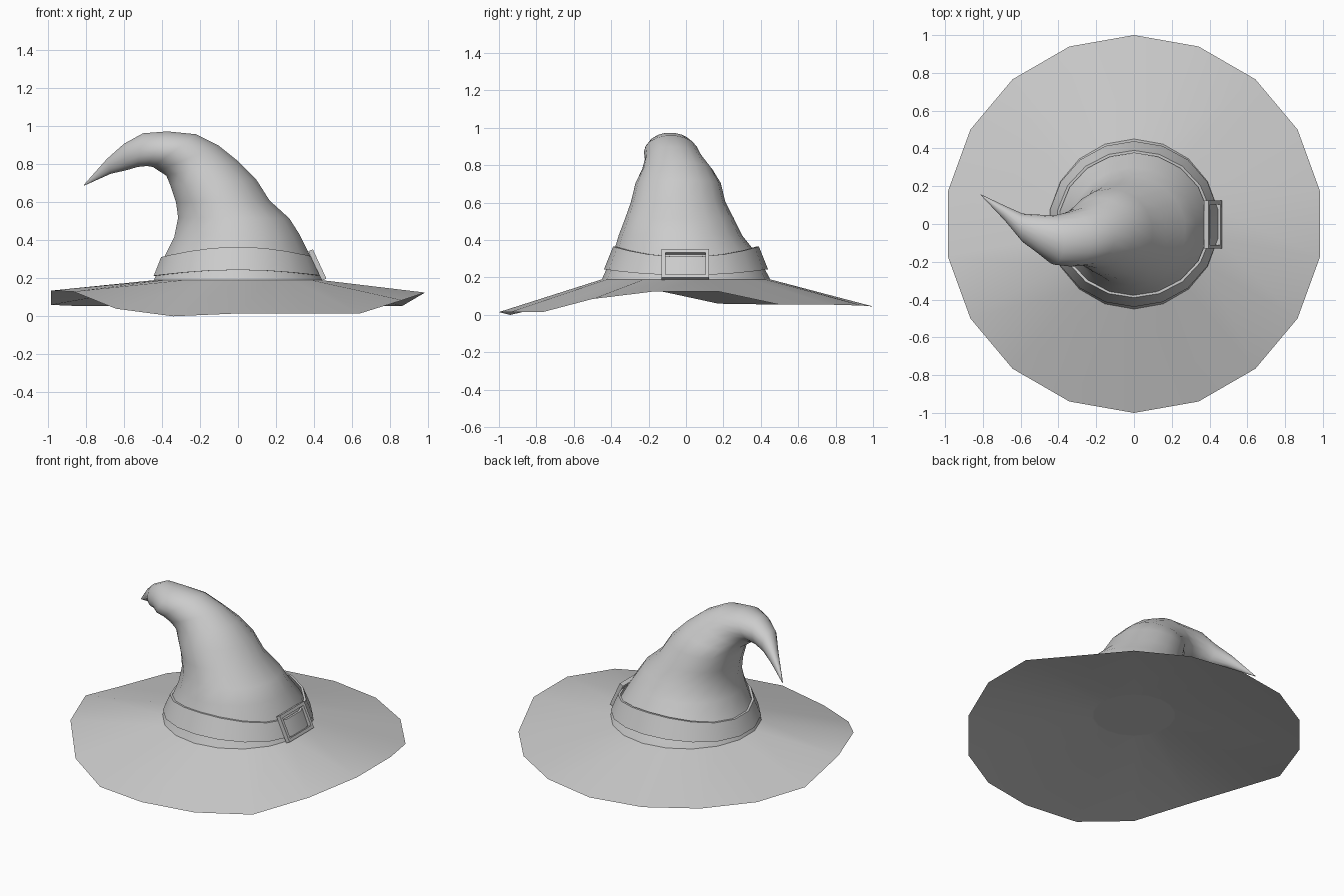
import bpy, bmesh
from math import sin, cos, radians
from mathutils import Vector

if "Cube" in bpy.data.objects:
    bpy.data.objects.remove(bpy.data.objects["Cube"])

grey = bpy.data.materials.new("plain_grey")
grey.use_nodes = True
grey.diffuse_color = (0.6, 0.6, 0.6, 1)
grey.node_tree.nodes["Principled BSDF"].inputs["Base Color"].default_value = grey.diffuse_color

SIDES = 18
ANGLES = [radians(10 + 360 * k / SIDES) for k in range(SIDES)]


def loft(name, rings, closed=False, smooth=40):
    """Skin a list of equal point rings; closed joins last ring to first."""
    bm = bmesh.new()
    loops = [[bm.verts.new(p) for p in ring] for ring in rings]
    pairs = list(zip(loops, loops[1:]))
    if closed:
        pairs.append((loops[-1], loops[0]))
    for low, high in pairs:
        n = len(low)
        for i in range(n):
            j = (i + 1) % n
            bm.faces.new((low[i], low[j], high[j], high[i]))
    if closed:
        bmesh.ops.recalc_face_normals(bm, faces=bm.faces)
    mesh = bpy.data.meshes.new(name)
    bm.to_mesh(mesh)
    bm.free()
    mesh.materials.append(grey)
    obj = bpy.data.objects.new(name, mesh)
    bpy.context.collection.objects.link(obj)
    bpy.ops.object.select_all(action="DESELECT")
    obj.select_set(True)
    bpy.context.view_layer.objects.active = obj
    if smooth:
        bpy.ops.object.shade_smooth_by_angle(angle=radians(smooth))


def circle(r, z):
    return [(r * cos(a), r * sin(a), z) for a in ANGLES]


# Brim: flat disc underneath, out to the floppy rim, back in to the crown
edge_heights = [.125, .055, .055, .05, .045, .05, .055, .055, .06,
                .135, .13, .04, 0, .015, .015, .015, .085, .125]
rim = [(cos(a), sin(a), z) for a, z in zip(ANGLES, edge_heights)]
loft("brim", [circle(.001, .19), circle(.24, .19), circle(.25, .19), rim, circle(.45, .19)])

# Crown sections: inner-bend point (x, z), outer-bend point (x, z), y centre, y half width
sections = [
    (-.45, .19, .45, .19, 0, .45),
    (-.39, .32, .38, .33, -.005, .385),
    (-.34, .42, .33, .43, -.03, .33),
    (-.32, .52, .275, .515, -.035, .29),
    (-.33, .60, .17, .61, -.042, .252),
    (-.36, .69, .10, .72, -.042, .228),
    (-.38, .74, 0, .82, -.047, .187),
    (-.42, .765, -.10, .90, -.065, .155),
    (-.45, .785, -.22, .96, -.08, .145),
    (-.48, .79, -.37, .975, -.085, .13),
    (-.53, .785, -.50, .965, -.05, .10),
    (-.58, .77, -.60, .91, -.02, .075),
    (-.67, .75, -.69, .83, .055, .04),
    (-.81, .688, -.812, .692, .155, .002),
]
crown = []
for lx, lz, rx, rz, cy, hy in sections:
    inner, outer = Vector((lx, cy, lz)), Vector((rx, cy, rz))
    mid, half = (inner + outer) / 2, (outer - inner) / 2
    crown.append([mid + half * cos(a) + Vector((0, hy * sin(a), 0)) for a in ANGLES])
loft("crown", crown, smooth=60)


# Hat band: wavy cloth strip wrapped around the foot of the crown
def band_ring(base, wave, inset):
    ring = []
    for a in ANGLES:
        z = base - wave * cos(2 * a)
        r = .46 - .4 * (z - .19) - inset
        ring.append((r * cos(a), r * sin(a), z))
    return ring


loft("hat_band", [band_ring(.228, .016, 0), band_ring(.338, .028, 0),
                  band_ring(.338, .028, .014), band_ring(.228, .016, .014)],
     closed=True)

# Buckle: leaning rectangular frame on the left side
centre = Vector((.417, -.003, .27))
up = Vector((-.42, 0, .907))
out = Vector((.907, 0, .42))


def rectangle(shrink, depth):
    return [centre + Vector((0, sy * (.127 - shrink), 0)) + up * sz * (.085 - shrink) + out * depth
            for sy, sz in ((-1, -1), (1, -1), (1, 1), (-1, 1))]


loft("buckle", [rectangle(0, -.012), rectangle(0, .014),
                rectangle(.02, .014), rectangle(.02, -.012)],
     closed=True, smooth=0)
